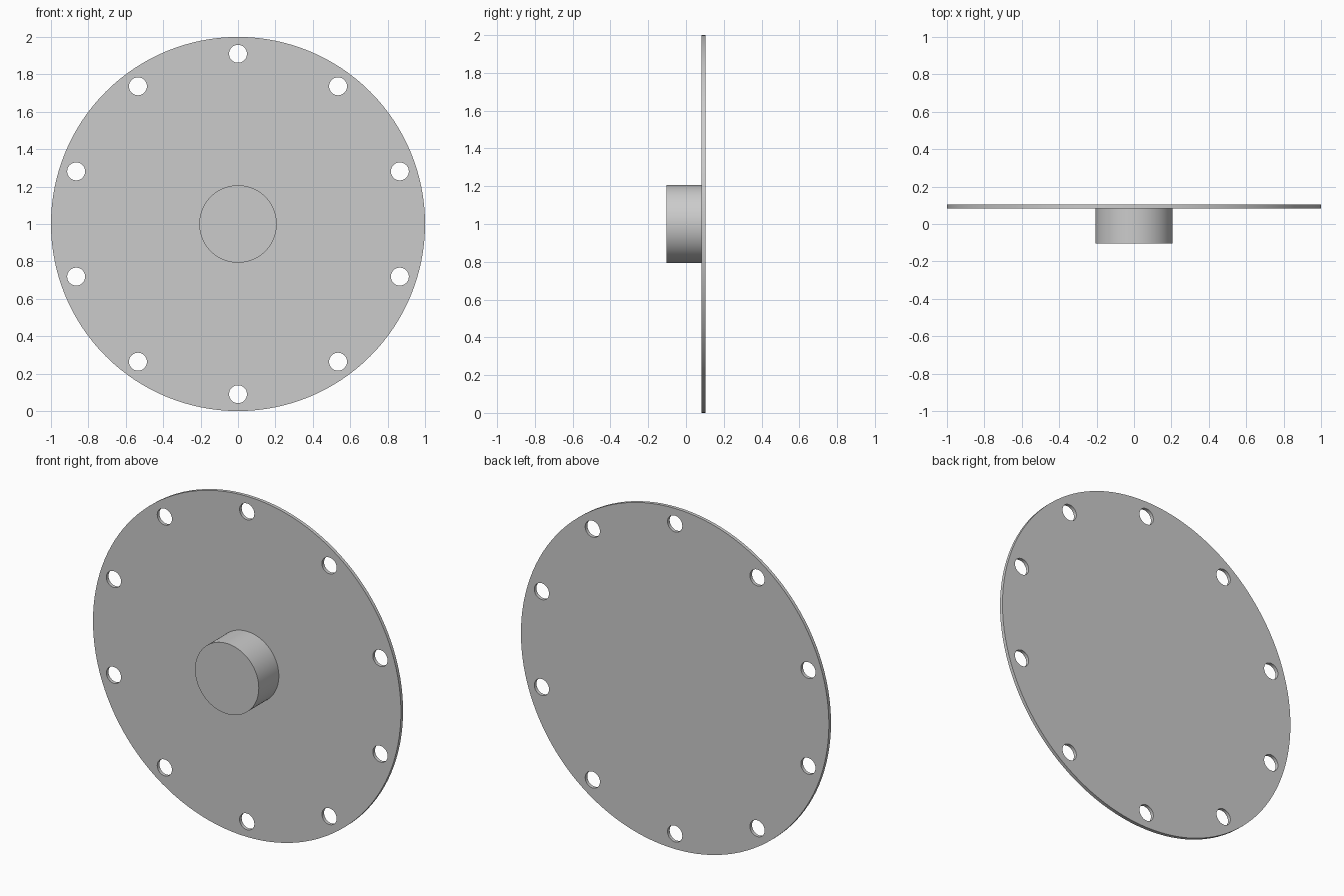
import bpy
from math import sin, cos, pi

if "Cube" in bpy.data.objects:
    bpy.data.objects.remove(bpy.data.objects["Cube"])

PLATE_Y = (0.083, 0.103)
HUB_Y = (-0.103, 0.084)


def add_circle(curve, cx, cy, r, n):
    s = curve.splines.new('POLY')
    s.points.add(n - 1)
    for i, p in enumerate(s.points):
        a = 2 * pi * i / n
        p.co = (cx + r * cos(a), cy + r * sin(a), 0, 1)
    s.use_cyclic_u = True


def smooth(obj):
    bpy.ops.object.select_all(action='DESELECT')
    obj.select_set(True)
    bpy.context.view_layer.objects.active = obj
    bpy.ops.object.shade_smooth_by_angle(angle=0.6)


# Round plate with a ring of ten bolt holes: filled outline, extruded
outline = bpy.data.curves.new("plate", 'CURVE')
outline.dimensions = '2D'
outline.fill_mode = 'BOTH'
outline.extrude = (PLATE_Y[1] - PLATE_Y[0]) / 2
add_circle(outline, 0, 0, 1.0, 128)
for i in range(10):
    a = pi / 2 + i * pi / 5
    add_circle(outline, 0.91 * cos(a), 0.91 * sin(a), 0.048, 32)
plate = bpy.data.objects.new("plate", outline)
bpy.context.collection.objects.link(plate)
plate.location = (0, sum(PLATE_Y) / 2, 1)
plate.rotation_euler = (pi / 2, 0, 0)
plate.select_set(True)
bpy.context.view_layer.objects.active = plate
bpy.ops.object.convert(target='MESH')
plate = bpy.context.object
bpy.ops.object.mode_set(mode='EDIT')
bpy.ops.mesh.select_all(action='SELECT')
bpy.ops.mesh.remove_doubles(threshold=0.0001)
bpy.ops.mesh.normals_make_consistent(inside=False)
bpy.ops.object.mode_set(mode='OBJECT')
smooth(plate)

# Solid hub on the front face
bpy.ops.mesh.primitive_cylinder_add(
    vertices=96, radius=0.207, depth=HUB_Y[1] - HUB_Y[0],
    location=(0, sum(HUB_Y) / 2, 1), rotation=(pi / 2, 0, 0))
hub = bpy.context.object
hub.name = "hub"
smooth(hub)
